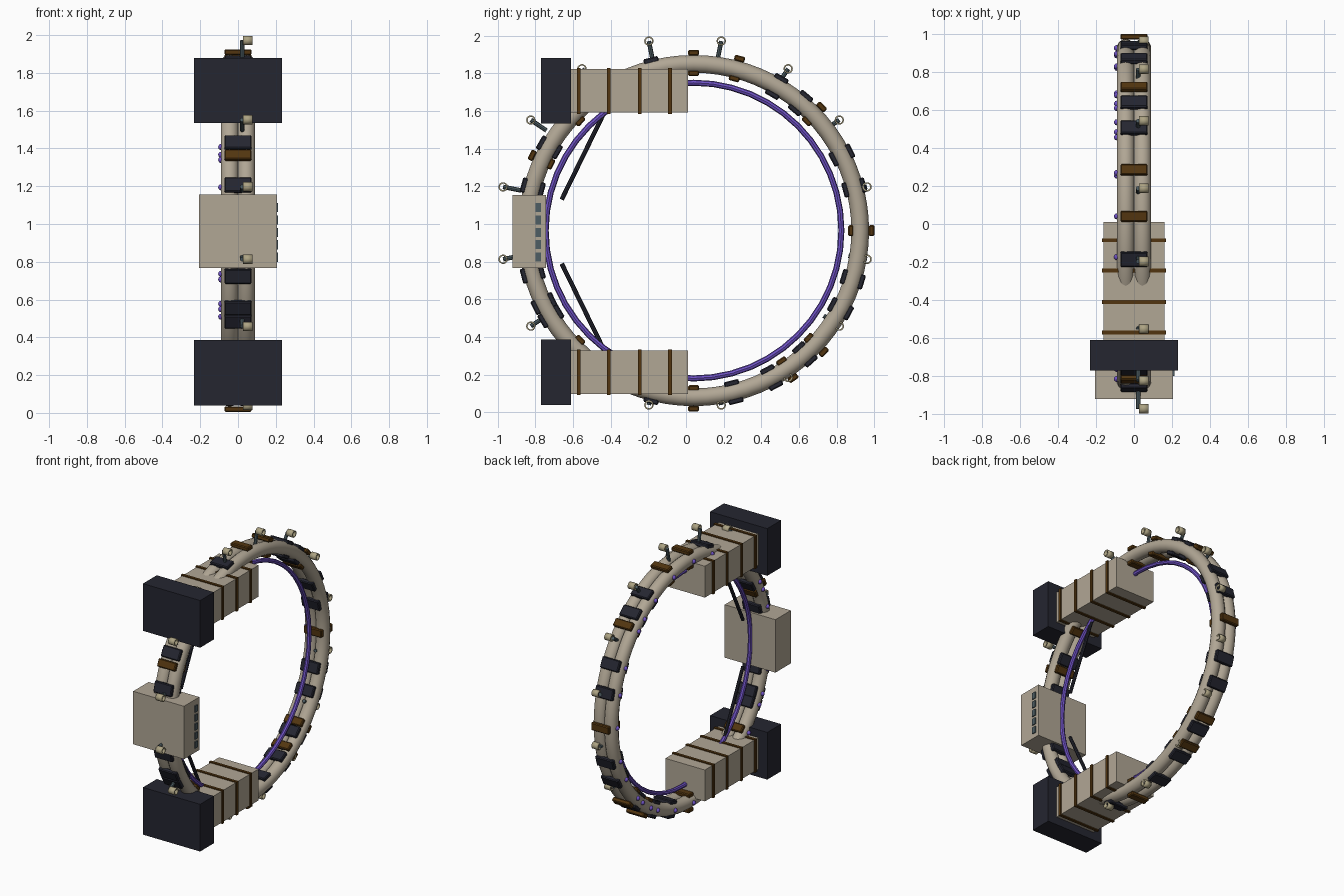
import bpy, math
from mathutils import Matrix, Vector

if "Cube" in bpy.data.objects:
    bpy.data.objects.remove(bpy.data.objects["Cube"])

CY, CZ = 0.04, 0.965   # ring centre
R = 0.885              # ring radius


def mat(name, r, g, b):
    m = bpy.data.materials.new(name)
    m.diffuse_color = (r, g, b, 1)
    m.use_nodes = True
    m.node_tree.nodes["Principled BSDF"].inputs["Base Color"].default_value = m.diffuse_color
    return m


TAN = mat("warm tan", .44, .385, .30)
DARK = mat("dark navy", .018, .019, .030)
BROWN = mat("dark brown", .085, .036, .005)
PURPLE = mat("violet", .16, .085, .56)
STEEL = mat("grey steel", .075, .11, .125)
BRASS = mat("pale brass", .42, .37, .23)


def finish(name, m, smooth=False):
    o = bpy.context.object
    o.name = name
    o.data.materials.append(m)
    if smooth:
        bpy.ops.object.shade_smooth_by_angle(angle=math.radians(40))
    return o


def box(name, m, lo, hi, bevel=0):
    lo, hi = Vector(lo), Vector(hi)
    bpy.ops.mesh.primitive_cube_add(size=1)
    o = finish(name, m)
    o.data.transform(Matrix.Translation((lo + hi) / 2) @ Matrix.Diagonal((*(hi - lo), 1)))
    if bevel:
        b = o.modifiers.new("bevel", 'BEVEL')
        b.width, b.segments = bevel, 1
    return o


def hoop(name, m, x, major, minor, seg, sides):
    bpy.ops.mesh.primitive_torus_add(location=(x, CY, CZ), rotation=(0, math.pi / 2, 0),
                                     major_radius=major, minor_radius=minor,
                                     major_segments=seg, minor_segments=sides)
    return finish(name, m, True)


def rod(name, m, a, b, r, sides=8):
    a, b = Vector(a), Vector(b)
    bpy.ops.mesh.primitive_cylinder_add(vertices=sides, radius=r, depth=(b - a).length,
                                        location=(a + b) / 2,
                                        rotation=(b - a).to_track_quat('Z', 'Y').to_euler())
    return finish(name, m, True)


def on_ring(x, deg, r, cy=CY, cz=CZ):
    a = math.radians(deg)
    return Vector((x, cy + r * math.cos(a), cz + r * math.sin(a)))


# twin ring tubes and the inner glowing hoop
for side in (-1, 1):
    hoop("ring_tube", TAN, side * .044, R, .047, 80, 14)
hoop("inner_hoop", PURPLE, 0, .785, .016, 48, 8)


# clamp plates outside and inside the ring, with a side stud at each
def clamp(deg, m, length, thick, r_out, r_in):
    for label, r in (("outer", r_out), ("inner", r_in)):
        o = box(label + "_clamp", m, (-.072, -length / 2, -thick / 2),
                (.072, length / 2, thick / 2), .006)
        o.location = on_ring(0, deg, r)
        o.rotation_euler = (math.radians(deg - 90), 0, 0)
    bpy.ops.mesh.primitive_uv_sphere_add(segments=10, ring_count=6, radius=.016,
                                         location=on_ring(-.09, deg, R))
    finish("side_stud", PURPLE, True)


for d in (15, 27, 50, 60, 104, 118, 150, 165, 195, 206, 211, 240, 256, 284, 298, 312, 332, 343):
    clamp(d, DARK, .08, .03, .931, .836)
for d in (0, 44, 75, 90, 136, 155, 224, 270, 304, 317):
    clamp(d, BROWN, .057, .03, .945, .836)

# upper and lower magnet housings with bands and front caps
for label, z in (("upper", 1.707), ("lower", .213)):
    box(label + "_housing", TAN, (-.16, -.62, z - .115), (.16, .01, z + .115))
    for y in (-.57, -.41, -.245, -.085):
        box(label + "_band", BROWN, (-.168, y - .01, z - .122), (.168, y + .01, z + .122))
    box(label + "_front_cap", DARK, (-.232, -.77, z - .173), (.232, -.61, z + .173))

# diagonal braces
rod("upper_brace", DARK, (0, -.66, 1.13), (0, -.425, 1.61), .012)
rod("lower_brace", DARK, (0, -.66, .79), (0, -.425, .31), .012)

# control box with a column of side slots
box("control_box", TAN, (-.206, -.92, .767), (.206, -.742, 1.155))
for i in range(5):
    z = .80 + i * .066
    box("side_slot", STEEL, (.2, -.80, z), (.213, -.77, z + .048))

# eyelets on stalks around the ring
for i in range(16):
    d = 11.25 + 22.5 * i
    p = on_ring(.022, d, .985, -.005, 1.005)
    rod("eyelet_stalk", STEEL, on_ring(.022, d, .885, -.005, 1.005), p, .012)
    bpy.ops.mesh.primitive_cylinder_add(vertices=14, radius=.025, depth=.05, end_fill_type='NOTHING',
                                        location=p + Vector((.03, 0, 0)),
                                        rotation=(0, math.pi / 2, 0))
    o = finish("eyelet", BRASS, True)
    s = o.modifiers.new("wall", 'SOLIDIFY')
    s.thickness, s.offset = .008, -1
